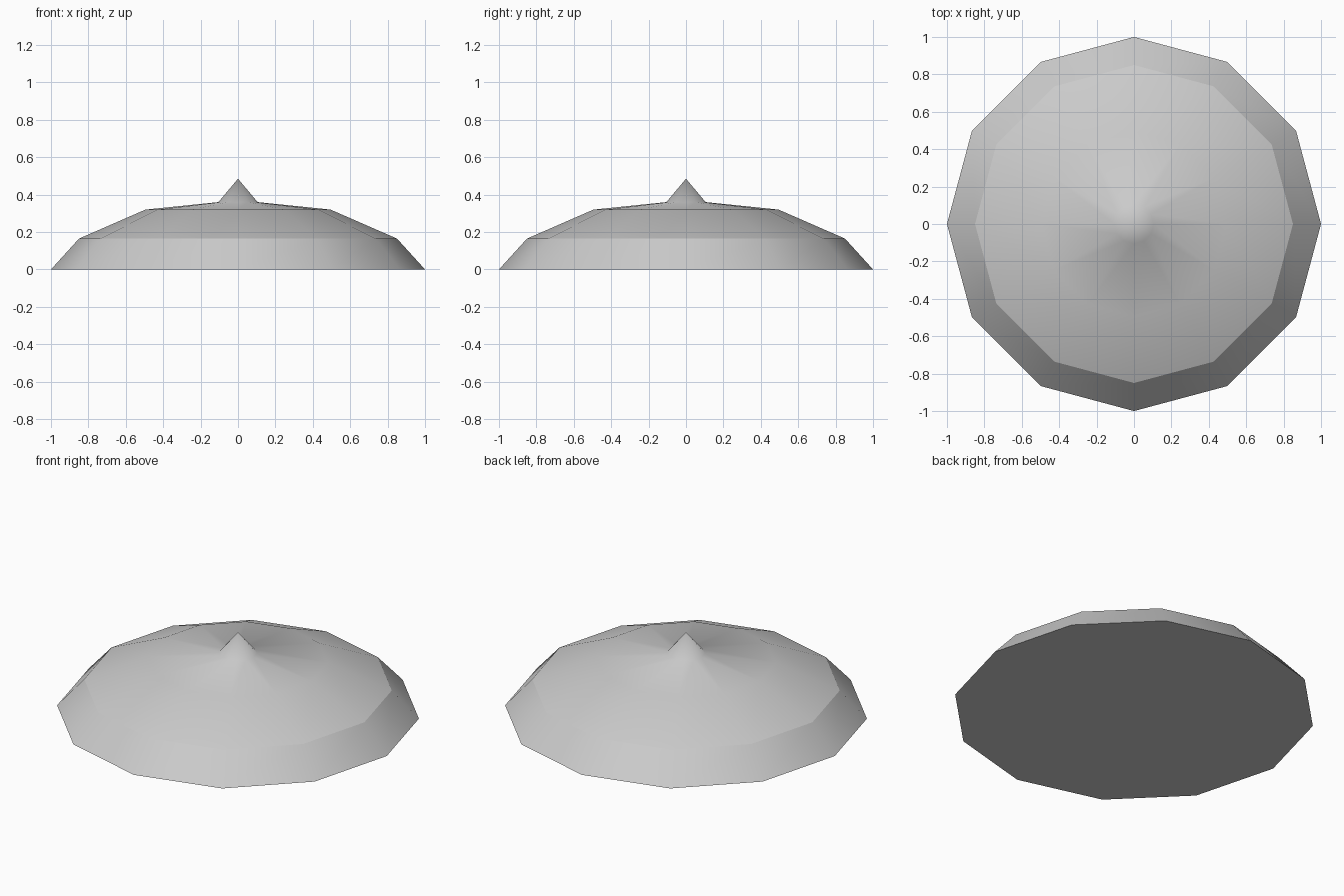
import bpy, bmesh
from math import cos, sin, tau

cube = bpy.data.objects.get("Cube")
if cube:
    bpy.data.objects.remove(cube, do_unlink=True)

SIDES = 12
# Radius and height of each ring, from the rim up
PROFILE = [(1.0, 0.0), (0.85, 0.165), (0.495, 0.32), (0.105, 0.36)]
TIP_HEIGHT = 0.485

grey = bpy.data.materials.new("plain_grey")
grey.use_nodes = True
colour = (0.6, 0.6, 0.6, 1)
grey.diffuse_color = colour
grey.node_tree.nodes["Principled BSDF"].inputs["Base Color"].default_value = colour

bm = bmesh.new()
rings = [[bm.verts.new((r * cos(tau * i / SIDES), r * sin(tau * i / SIDES), z))
          for i in range(SIDES)] for r, z in PROFILE]
tip = bm.verts.new((0, 0, TIP_HEIGHT))

# Sloping bands, pointed tip and flat underside
for i in range(SIDES):
    j = (i + 1) % SIDES
    for low, high in zip(rings, rings[1:]):
        bm.faces.new((low[i], low[j], high[j], high[i]))
    bm.faces.new((rings[-1][i], rings[-1][j], tip))
bm.faces.new(rings[0][::-1])

for face in bm.faces:
    face.smooth = True

# Creases around the rim and the top of the lowest band
for ring in rings[:2]:
    for i in range(SIDES):
        bm.edges.get((ring[i], ring[(i + 1) % SIDES])).smooth = False

mesh = bpy.data.meshes.new("canopy")
bm.to_mesh(mesh)
bm.free()
mesh.materials.append(grey)
canopy = bpy.data.objects.new("canopy", mesh)
bpy.context.collection.objects.link(canopy)
